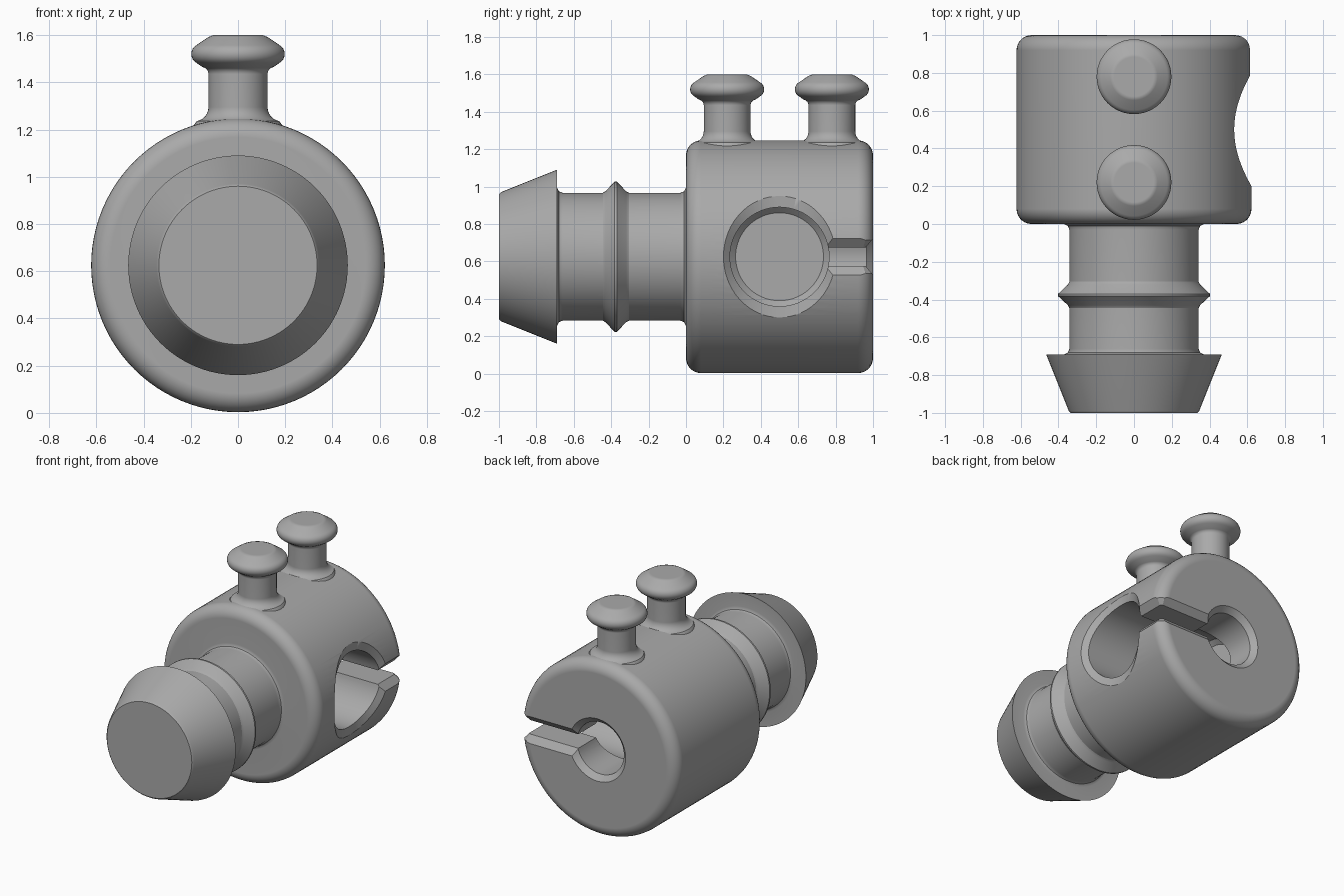
import bpy, bmesh
from math import sin, cos, pi, sqrt, radians
from mathutils import Vector

if "Cube" in bpy.data.objects:
    bpy.data.objects.remove(bpy.data.objects["Cube"])

CZ, R, FIL = 0.625, 0.622, 0.08      # body axis height, radius, edge fillet

grey = bpy.data.materials.new("plain grey")
grey.use_nodes = True
colour = (0.4, 0.4, 0.4, 1)
grey.diffuse_color = colour
grey.node_tree.nodes["Principled BSDF"].inputs["Base Color"].default_value = colour


def skin(name, rings):
    """Closed solid through a list of equal-length point rings."""
    bm = bmesh.new()
    loops = [[bm.verts.new(p) for p in ring] for ring in rings]
    n = len(loops[0])
    for a, b in zip(loops, loops[1:]):
        for i in range(n):
            j = (i + 1) % n
            bm.faces.new((a[i], a[j], b[j], b[i]))
    bm.faces.new(loops[0])
    bm.faces.new(loops[-1])
    bmesh.ops.recalc_face_normals(bm, faces=bm.faces)
    mesh = bpy.data.meshes.new(name)
    bm.to_mesh(mesh)
    bm.free()
    mesh.materials.append(grey)
    ob = bpy.data.objects.new(name, mesh)
    bpy.context.collection.objects.link(ob)
    return ob


def lathe(name, profile, place, n=64):
    """Turn (radius, along) pairs; place maps (u, v, along) to a point."""
    angles = [2 * pi * i / n for i in range(n)]
    return skin(name, [[place(r * cos(a), r * sin(a), h) for a in angles] for r, h in profile])


def along_y(u, v, h):
    return (u, h, CZ + v)


def arc(cr, ch, r, start, end, steps=7):
    return [(cr + r * cos(radians(start + (end - start) * i / steps)),
             ch + r * sin(radians(start + (end - start) * i / steps))) for i in range(steps + 1)]


def finish(ob):
    bpy.ops.object.select_all(action='DESELECT')
    ob.select_set(True)
    bpy.context.view_layer.objects.active = ob
    for mod in list(ob.modifiers):
        bpy.ops.object.modifier_apply(modifier=mod.name)
    bpy.ops.object.shade_smooth_by_angle(angle=radians(28))
    weighted = ob.modifiers.new("even shading", 'WEIGHTED_NORMAL')
    weighted.keep_sharp = True


# Barbed plug, neck, ridge and rounded body in one turned profile
profile = [(0.335, -1), (0.345, -0.99), (0.465, -0.69), (0.37, -0.69)]
profile += [(0.35, -0.68), (0.342, -0.66), (0.342, -0.445), (0.35, -0.43)]
profile += [(0.402, -0.382), (0.402, -0.37), (0.35, -0.32), (0.342, -0.305)]
profile += [(0.342, -0.03), (0.35, -0.01), (0.37, 0)]
profile += arc(R - FIL, FIL, FIL, -90, 0) + arc(R - FIL, 1 - FIL, FIL, 0, 90)
body = lathe("barbed_body", profile, along_y, 96)

# Blind side socket with a chamfer that follows the curved surface
def socket_ring(ry, rz, x_of, n=64):
    ring = []
    for i in range(n):
        y, z = ry * cos(2 * pi * i / n), rz * sin(2 * pi * i / n)
        ring.append((x_of(z), 0.5 + y, CZ + z))
    return ring


def surface(offset):
    return lambda z: sqrt(R * R - z * z) + offset


cutters = [skin("socket_cutter", [
    socket_ring(0.235, 0.235, lambda z: -0.25),
    socket_ring(0.265, 0.265, lambda z: -0.22),
    socket_ring(0.265, 0.265, surface(-0.035)),
    socket_ring(0.3, 0.325, surface(0)),
    socket_ring(0.335, 0.385, surface(0.04)),
    socket_ring(0.335, 0.385, lambda z: 0.9)])]

# Chamfered bore from the back into the socket
cutters.append(lathe("bore_cutter", [(0.185, 0.5), (0.185, 0.965), (0.225, 1.002), (0.225, 1.1)], along_y))


# Slot between socket and bore, flared where it meets the outside
def prism(name, origin, out, side, t0, t1, shape):
    """Sweep a (depth, half width) outline along side from t0 to t1."""
    outline = [(d, w) for d, w in shape] + [(d, -w) for d, w in reversed(shape)]
    rings = [[origin + out * d + side * t + Vector((0, 0, w)) for d, w in outline] for t in (t0, t1)]
    return skin(name, rings)


X, Y = Vector((1, 0, 0)), Vector((0, 1, 0))
mid = Vector((0, 0, CZ))
diag = (X + Y).normalized()
flare = [(-0.04, 0.049), (0.003, 0.1), (0.2, 0.1)]
rim = mid + X * (R - FIL) + Y * (1 - FIL) + diag * FIL
cutters.append(prism("slot_cutter", mid, X, Y, 0.5, 1.2, [(0.03, 0.05), (0.9, 0.05)]))
cutters.append(prism("side_flare_cutter", mid + X * (R - 0.01), X, Y, 0.5, 1.2, flare))
cutters.append(prism("back_flare_cutter", mid + Y, Y, X, 0.03, 0.9, flare))
cutters.append(prism("rim_flare_cutter", rim, diag, (Y - X).normalized(), -0.25, 0.25, flare))

for cutter in cutters:
    cutter.hide_render = True
    mod = body.modifiers.new(cutter.name, 'BOOLEAN')
    mod.operation = 'DIFFERENCE'
    mod.solver = 'EXACT'
    mod.object = cutter
finish(body)
for cutter in cutters:
    bpy.data.objects.remove(cutter)

# Two mushroom-headed pegs on top
peg = [(0.21, 1.15), (0.19, 1.215)] + arc(0.185, 1.295, 0.06, 260, 180, 6)
peg += arc(0.155, 1.435, 0.03, 180, 100, 4) + arc(0.155, 1.52, 0.043, -60, 60, 8)
peg += [(0.125, 1.592), (0.105, 1.6)]
for name, y in (("front_peg", 0.22), ("back_peg", 0.78)):
    finish(lathe(name, peg, lambda u, v, h: (u, y + v, h), 48))
